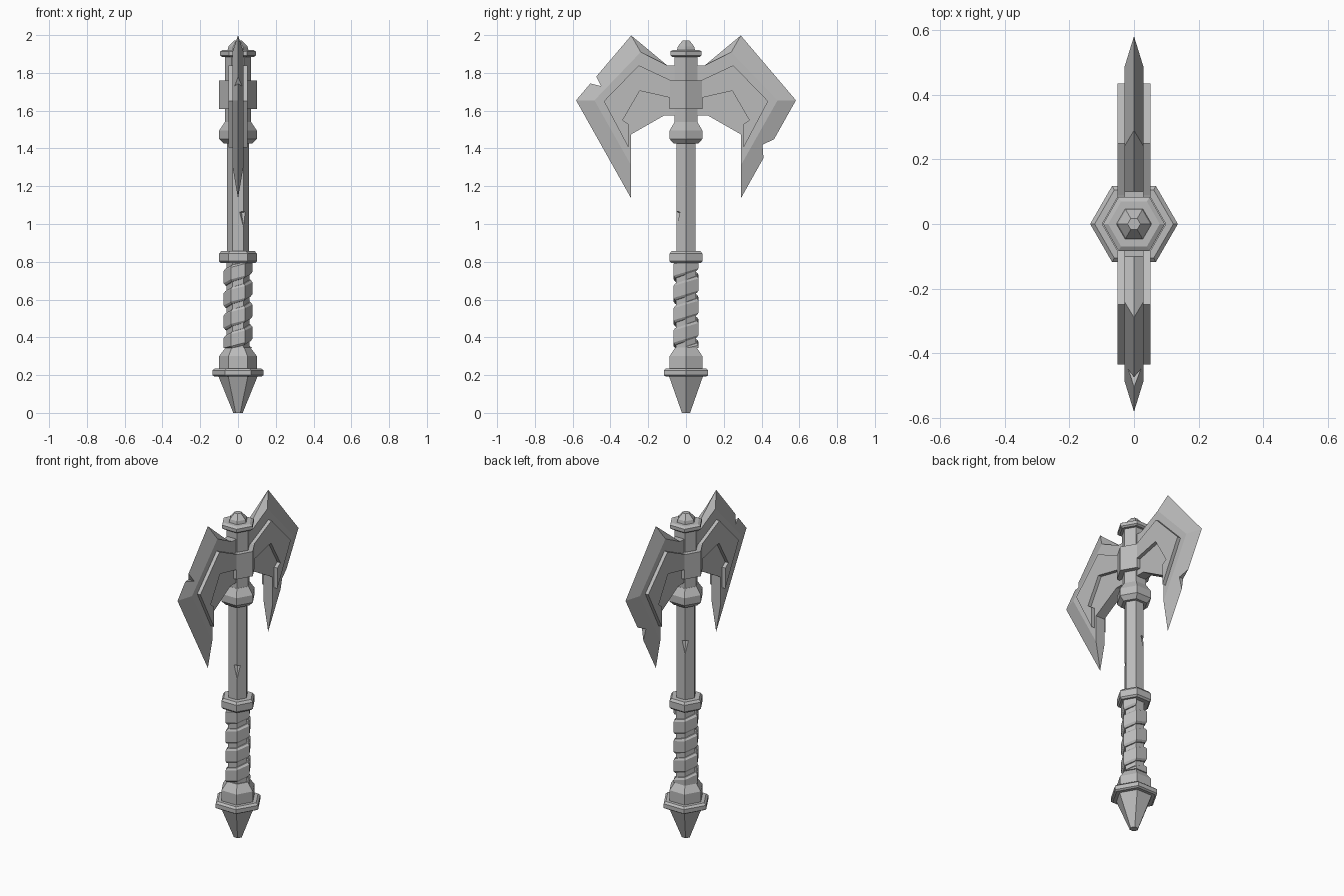
import bpy, bmesh, math
from mathutils import Vector

cube = bpy.data.objects.get("Cube")
if cube:
    bpy.data.objects.remove(cube, do_unlink=True)

steel = bpy.data.materials.new("grey_steel")
steel.use_nodes = True
grey = (0.5, 0.5, 0.5, 1)
steel.diffuse_color = grey
steel.node_tree.nodes["Principled BSDF"].inputs["Base Color"].default_value = grey


def finish(name, bm):
    """Turn a bmesh into a flat-shaded object."""
    bmesh.ops.remove_doubles(bm, verts=bm.verts, dist=0.0001)
    bmesh.ops.recalc_face_normals(bm, faces=bm.faces)
    mesh = bpy.data.meshes.new(name)
    bm.to_mesh(mesh)
    bm.free()
    mesh.materials.append(steel)
    obj = bpy.data.objects.new(name, mesh)
    bpy.context.collection.objects.link(obj)
    return obj


def bridge(bm, rings, closed=False):
    """Skin consecutive vertex rings with quads; cap the ends unless closed."""
    pairs = list(zip(rings, rings[1:] + rings[:1] if closed else rings[1:]))
    for a, b in pairs:
        for i in range(len(a)):
            j = (i + 1) % len(a)
            bm.faces.new((a[i], a[j], b[j], b[i]))
    if not closed:
        bm.faces.new(rings[0])
        bm.faces.new(rings[-1])


def hex_turned(name, profile):
    """Six-sided turned part from (radius, height) pairs."""
    bm = bmesh.new()
    rings = [[bm.verts.new((r * math.cos(k * math.pi / 3), r * math.sin(k * math.pi / 3), z))
              for k in range(6)] for r, z in profile]
    bridge(bm, rings)
    return finish(name, bm)


def slab(name, layers):
    """Stack of (half thickness x, [(y, z), ...]) outlines."""
    bm = bmesh.new()
    bridge(bm, [[bm.verts.new((x, y, z)) for y, z in pts] for x, pts in layers])
    return finish(name, bm)


def cut(obj, cutter):
    """Subtract the cutter and discard it."""
    mod = obj.modifiers.new("notch", 'BOOLEAN')
    mod.operation = 'DIFFERENCE'
    mod.solver = 'EXACT'
    mod.object = cutter
    bpy.context.view_layer.objects.active = obj
    bpy.ops.object.modifier_apply(modifier=mod.name)
    bpy.data.objects.remove(cutter, do_unlink=True)


# Handle, from the pointed pommel up to the finial
hex_turned("pommel_spike", [(0.025, 0), (0.105, 0.197)])
hex_turned("pommel_ring", [(0.125, 0.193), (0.136, 0.2), (0.136, 0.225), (0.122, 0.236)])
hex_turned("pommel_collar", [(0.1, 0.23), (0.1, 0.3), (0.065, 0.347)])
hex_turned("grip_core", [(0.06, 0.34), (0.06, 0.8)])
hex_turned("grip_collar", [(0.09, 0.793), (0.1, 0.803), (0.1, 0.843), (0.088, 0.857)])
shaft = hex_turned("shaft", [(0.057, 0.85), (0.057, 1.45)])
hex_turned("lower_head_collar", [(0.075, 1.425), (0.1, 1.45), (0.1, 1.495), (0.07, 1.54)])
hex_turned("head_shaft", [(0.069, 1.53), (0.069, 1.9)])
hex_turned("head_socket", [(0.1, 1.61), (0.1, 1.76)])
hex_turned("top_ring", [(0.085, 1.885), (0.096, 1.893), (0.096, 1.913), (0.08, 1.922)])
hex_turned("finial", [(0.055, 1.92), (0.05, 1.94), (0.02, 1.972)])

# Spiral strap wound around the grip, one section per hexagon corner
bm = bmesh.new()
pitch, band = 0.118, 0.088
sections = []
for k in range(26):
    a = k * math.pi / 3
    low = 0.262 + pitch * k / 6
    sections.append([bm.verts.new((r * math.cos(a), r * math.sin(a), min(max(low + dz, 0.343), 0.797)))
                     for r, dz in ((0.05, 0), (0.067, 0), (0.076, 0.012),
                                   (0.076, band - 0.012), (0.067, band), (0.05, band))])
bridge(bm, sections)
finish("grip_wrap", bm)

# Chips knocked out of two shaft corners
for angle, z in ((-60, 1.04), (120, 1.19)):
    bm = bmesh.new()
    bmesh.ops.create_icosphere(bm, subdivisions=1, radius=0.01)
    bm.clear()
    out = Vector((math.cos(math.radians(angle)), math.sin(math.radians(angle)), 0))
    side = Vector((-out.y, out.x, 0))
    mid = out * 0.064 + Vector((0, 0, z))
    corners = [mid + Vector((0, 0, -0.085)), mid + side * 0.05 + Vector((0, 0, 0.03)),
               mid - side * 0.05 + Vector((0, 0, 0.03)), mid - out * 0.026 + Vector((0, 0, 0.02)),
               mid + out * 0.03]
    for c in corners:
        bm.verts.new(c)
    bmesh.ops.convex_hull(bm, input=bm.verts)
    cut(shaft, finish("chip_cutter", bm))

# Mirrored blades with a ground edge, and a raised hooked plate on each
edge = [(0, 1.84), (0.1, 1.84), (0.29, 1.998), (0.582, 1.655),
        (0.29, 1.135), (0.29, 1.475), (0.115, 1.575), (0, 1.575)]
flat = [(0, 1.84), (0.1, 1.84), (0.24, 1.91), (0.485, 1.655),
        (0.29, 1.31), (0.29, 1.475), (0.115, 1.575), (0, 1.575)]
plate = [(0.05, 1.75), (0.09, 1.765), (0.25, 1.84), (0.435, 1.65), (0.305, 1.405),
         (0.305, 1.53), (0.335, 1.55), (0.245, 1.705), (0.09, 1.67), (0.05, 1.66)]
notches = {"front": [(-0.475, 1.78), (-0.45, 1.73), (-0.51, 1.745), (-0.56, 1.83)],
           "back": [(0.47, 1.45), (0.405, 1.42), (0.41, 1.35), (0.55, 1.35)]}
for label, s in (("front", -1), ("back", 1)):
    def flip(pts):
        return [(s * y, z) for y, z in pts]
    blade = slab(label + "_blade", [(-0.03, flip(flat)), (0, flip(edge)), (0.03, flip(flat))])
    cut(blade, slab("notch_cutter", [(-0.1, notches[label]), (0.1, notches[label])]))
    slab(label + "_blade_plate", [(-0.051, flip(plate)), (0.051, flip(plate))])
